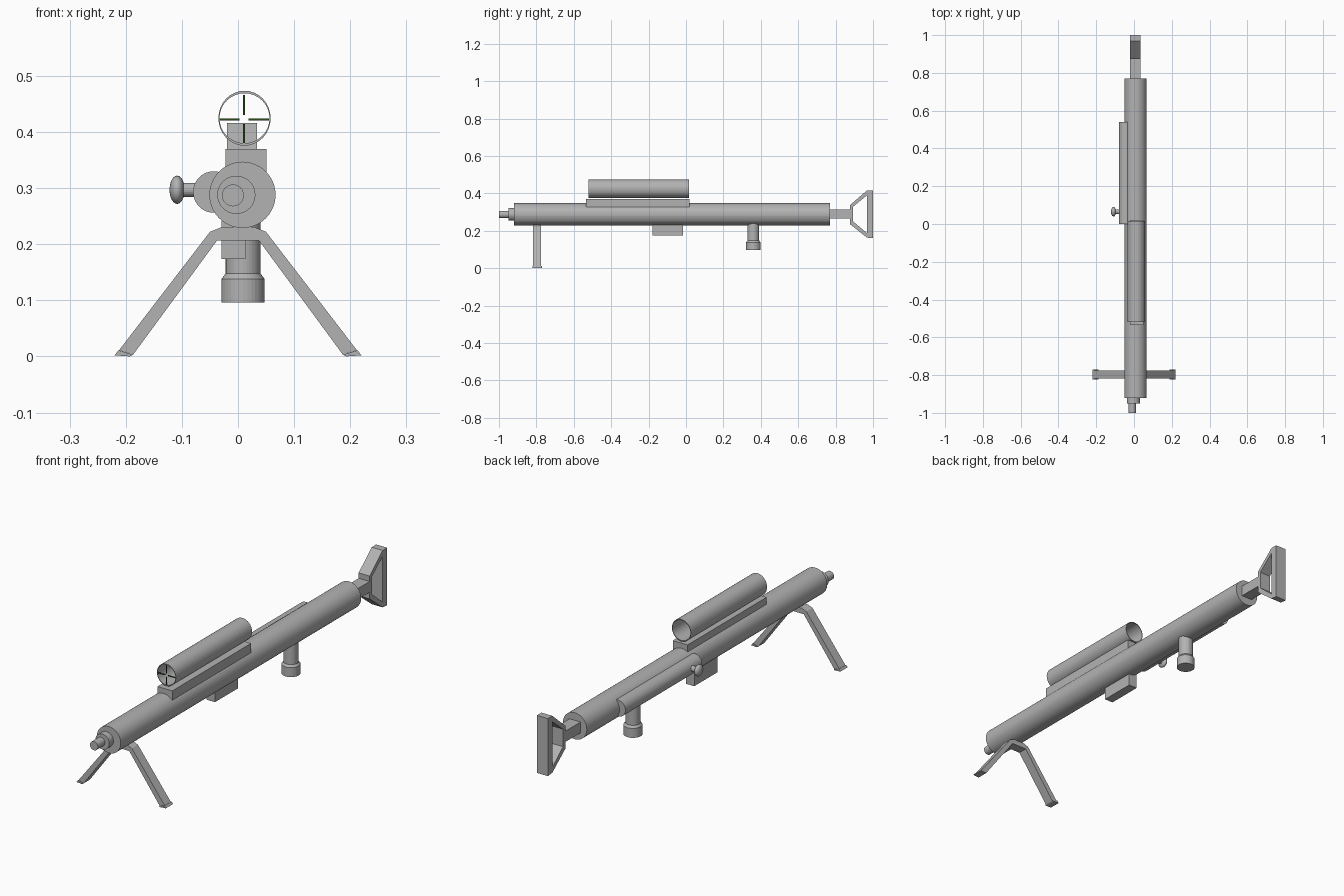
import bpy, bmesh, math
from mathutils import Vector, Matrix

if "Cube" in bpy.data.objects:
    bpy.data.objects.remove(bpy.data.objects["Cube"])


def material(name, rgb):
    m = bpy.data.materials.new(name)
    m.diffuse_color = (*rgb, 1)
    m.use_nodes = True
    m.node_tree.nodes["Principled BSDF"].inputs["Base Color"].default_value = m.diffuse_color
    return m


GREY = material("gunmetal grey", (0.45, 0.45, 0.45))
GREEN = material("dark green", (0.02, 0.07, 0.01))
AXES = {'x': Matrix.Rotation(math.pi / 2, 3, 'Y'),
        'y': Matrix.Rotation(-math.pi / 2, 3, 'X'),
        'z': Matrix.Identity(3)}


def finish(name, bm, mat=GREY):
    bmesh.ops.recalc_face_normals(bm, faces=bm.faces)
    me = bpy.data.meshes.new(name)
    bm.to_mesh(me)
    bm.free()
    me.materials.append(mat)
    ob = bpy.data.objects.new(name, me)
    bpy.context.collection.objects.link(ob)
    return ob


def lathe(name, axis, centre, profile, n=32, closed=False, squash=(1, 1)):
    """Revolve (radius, position along axis) points; closed makes a tube."""
    bm = bmesh.new()
    rings = []
    for r, h in profile:
        rings.append([bm.verts.new(Vector(centre) + AXES[axis] @ Vector(
            (squash[0] * r * math.cos(2 * math.pi * i / n),
             squash[1] * r * math.sin(2 * math.pi * i / n), h))) for i in range(n)])
    pairs = list(zip(rings, rings[1:]))
    if closed:
        pairs.append((rings[-1], rings[0]))
    else:
        bm.faces.new(rings[0])
        bm.faces.new(rings[-1])
    for a, b in pairs:
        for i in range(n):
            j = (i + 1) % n
            bm.faces.new((a[i], a[j], b[j], b[i]))
    return finish(name, bm)


def box(name, x, y, z, mat=GREY):
    bm = bmesh.new()
    bmesh.ops.create_cube(bm, size=1)
    for v in bm.verts:
        v.co = [(lo + hi) / 2 + c * (hi - lo) for c, (lo, hi) in zip(v.co, (x, y, z))]
    return finish(name, bm, mat)


def band(name, outer, inner, place, lo, hi, closed):
    """Strip between two matching outlines, extruded from lo to hi."""
    bm = bmesh.new()
    n = len(outer)
    o0, o1, i0, i1 = [[bm.verts.new(place(p, d)) for p in pts]
                      for pts, d in ((outer, lo), (outer, hi), (inner, lo), (inner, hi))]
    for k in range(n if closed else n - 1):
        j = (k + 1) % n
        for a, b in ((o0, o1), (o1, i1), (i1, i0), (i0, o0)):
            bm.faces.new((a[k], a[j], b[j], b[k]))
    if not closed:
        for k in (0, n - 1):
            bm.faces.new((o0[k], o1[k], i1[k], i0[k]))
    return finish(name, bm)


# Main barrel body and stepped muzzle
lathe("main_body", 'y', (0.008, 0, 0.288), [(0.059, -0.92), (0.059, 0.77)], 40)
lathe("muzzle_ring", 'y', (-0.003, 0, 0.288), [(0.034, -0.95), (0.034, -0.915)])
lathe("muzzle_tip", 'y', (-0.009, 0, 0.287), [(0.0195, -1.0), (0.0195, -0.945)])

# Bolt housing with handle and knob
lathe("bolt_housing", 'y', (-0.043, 0, 0.293), [(0.037, 0.0), (0.037, 0.54)])
lathe("bolt_shaft", 'x', (0, 0.065, 0.297), [(0.0125, -0.1), (0.0125, -0.06)], 20)
knob = lathe("bolt_knob", 'x', (-0.1085, 0.065, 0.297),
             [(0.025 * math.sin(math.pi * k / 12) + 0.0002, -0.0135 * math.cos(math.pi * k / 12))
              for k in range(13)], 24)
for p in knob.data.polygons:
    p.use_smooth = True

# Scope rail and hollow scope
box("scope_rail", (-0.022, 0.051), (-0.535, 0.02), (0.325, 0.37))
lathe("scope_tube", 'y', (0.0116, 0, 0.4245),
      [(0.049, -0.52), (0.049, 0.016), (0.0445, 0.016), (0.0445, -0.52)],
      32, True, (0.95, 1))
# Narrow the tube wall at the sides so it is thinner there
tube = bpy.data.objects["scope_tube"]
for v in tube.data.vertices:
    if math.hypot((v.co.x - 0.0116) / 0.95, v.co.z - 0.4245) < 0.047:
        v.co.x = 0.0116 + (v.co.x - 0.0116) * 1.055

# Crosshair bars
cx, cz, w = 0.0105, 0.4225, 0.0018
for s, side in ((-1, "left"), (1, "right")):
    box("crosshair_" + side, sorted((cx + s * 0.008, cx + s * 0.045)),
        (-0.519, -0.515), (cz - w, cz + w), GREEN)
for s, side in ((-1, "lower"), (1, "upper")):
    box("crosshair_" + side, (cx - w, cx + w), (-0.519, -0.515),
        sorted((cz + s * 0.008, cz + s * 0.043)), GREEN)

# Magazine
box("magazine", (-0.029, 0.013), (-0.18, -0.017), (0.174, 0.27))

# Hand grip with a wider foot
lathe("hand_grip", 'z', (0.009, 0.36, 0),
      [(0.0385, 0.096), (0.0385, 0.138), (0.031, 0.148), (0.031, 0.26)])

# Bipod legs, one bent strip, with slightly thicker feet
half_out = [(0.212, 0.011), (0.05, 0.222), (0.028, 0.231)]
half_in = [(0.187, 0.003), (0.037, 0.207), (0.02, 0.207)]


def mirrored(pts):
    return pts + [(-x, z) for x, z in reversed(pts)]


def front(p, d):
    return (p[0], d, p[1])


band("bipod_legs", mirrored(half_out), mirrored(half_in), front, -0.818, -0.775, False)
for s, side in ((-1, "left"), (1, "right")):
    band("bipod_foot_" + side, [(s * 0.22, 0.002), (s * 0.213, 0.011)],
         [(s * 0.193, 0.0), (s * 0.187, 0.003)], front, -0.822, -0.771, False)

# Shoulder stock: neck and open frame
box("stock_neck", (-0.02, 0.034), (0.76, 0.893), (0.265, 0.313))
band("stock_frame",
     [(0.877, 0.337), (0.968, 0.416), (1.0, 0.416), (1.0, 0.16), (0.968, 0.163), (0.877, 0.235)],
     [(0.893, 0.328), (0.968, 0.39), (0.9685, 0.388), (0.9685, 0.189), (0.968, 0.187), (0.893, 0.25)],
     lambda p, d: (d, p[0], p[1]), -0.02, 0.034, True)
